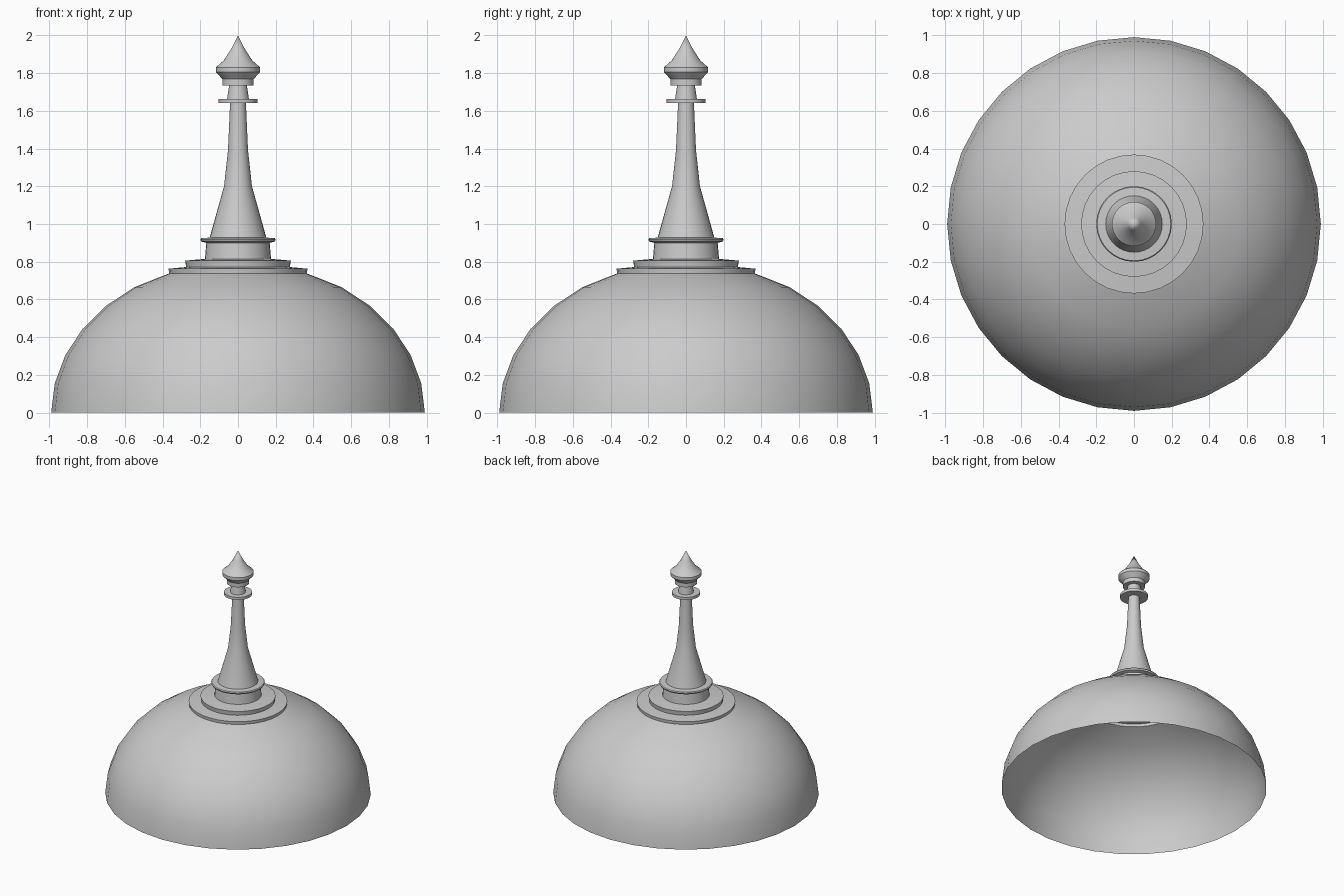
import bpy, bmesh, math

if "Cube" in bpy.data.objects:
    bpy.data.objects.remove(bpy.data.objects["Cube"])

SIDES = 32


def lathe(name, profile, angle=30):
    """Spin an (r, z) profile round the z axis, open unless it meets the axis."""
    bm = bmesh.new()
    rings = []
    for r, z in profile:
        n = SIDES if r > 0 else 1
        rings.append([bm.verts.new((r * math.cos(2 * math.pi * i / SIDES),
                                    r * math.sin(2 * math.pi * i / SIDES), z))
                      for i in range(n)])
    for a, b in zip(rings, rings[1:]):
        for i in range(SIDES):
            j = (i + 1) % SIDES
            if len(b) == 1:
                bm.faces.new((a[i], a[j], b[0]))
            else:
                bm.faces.new((a[i], a[j], b[j], b[i]))
    mesh = bpy.data.meshes.new(name)
    bm.to_mesh(mesh)
    bm.free()
    obj = bpy.data.objects.new(name, mesh)
    bpy.context.collection.objects.link(obj)
    bpy.ops.object.select_all(action='DESELECT')
    obj.select_set(True)
    bpy.context.view_layer.objects.active = obj
    bpy.ops.object.shade_smooth_by_angle(angle=math.radians(angle))
    return obj


# Hollow dome shell, open at the bottom and under the tiers
dome = [(0.99 * math.cos(math.radians(11.25 * k)),
         0.80 * math.sin(math.radians(11.25 * k))) for k in range(6)]
lathe("dome", dome + [(0.365, 0.738)])

# Stepped tiers on top of the dome
lathe("tiers", [(0.365, 0.738), (0.368, 0.763), (0.275, 0.772), (0.28, 0.806),
                (0.175, 0.815), (0.168, 0.90)])

# Collar under the spire
lathe("collar", [(0.168, 0.90), (0.195, 0.907), (0.20, 0.918),
                 (0.195, 0.925), (0.15, 0.928)])

# Tapered spire
lathe("spire", [(0.15, 0.928), (0.074, 1.20), (0.053, 1.39), (0.042, 1.64)])

# Thin disc and neck
lathe("disc", [(0.042, 1.64), (0.104, 1.64), (0.104, 1.662), (0.058, 1.662),
               (0.047, 1.735)])

# Pointed finial
lathe("finial", [(0.047, 1.735), (0.083, 1.735), (0.083, 1.768), (0.117, 1.805),
                 (0.117, 1.83), (0.075, 1.867), (0.035, 1.93), (0, 2.0)])
